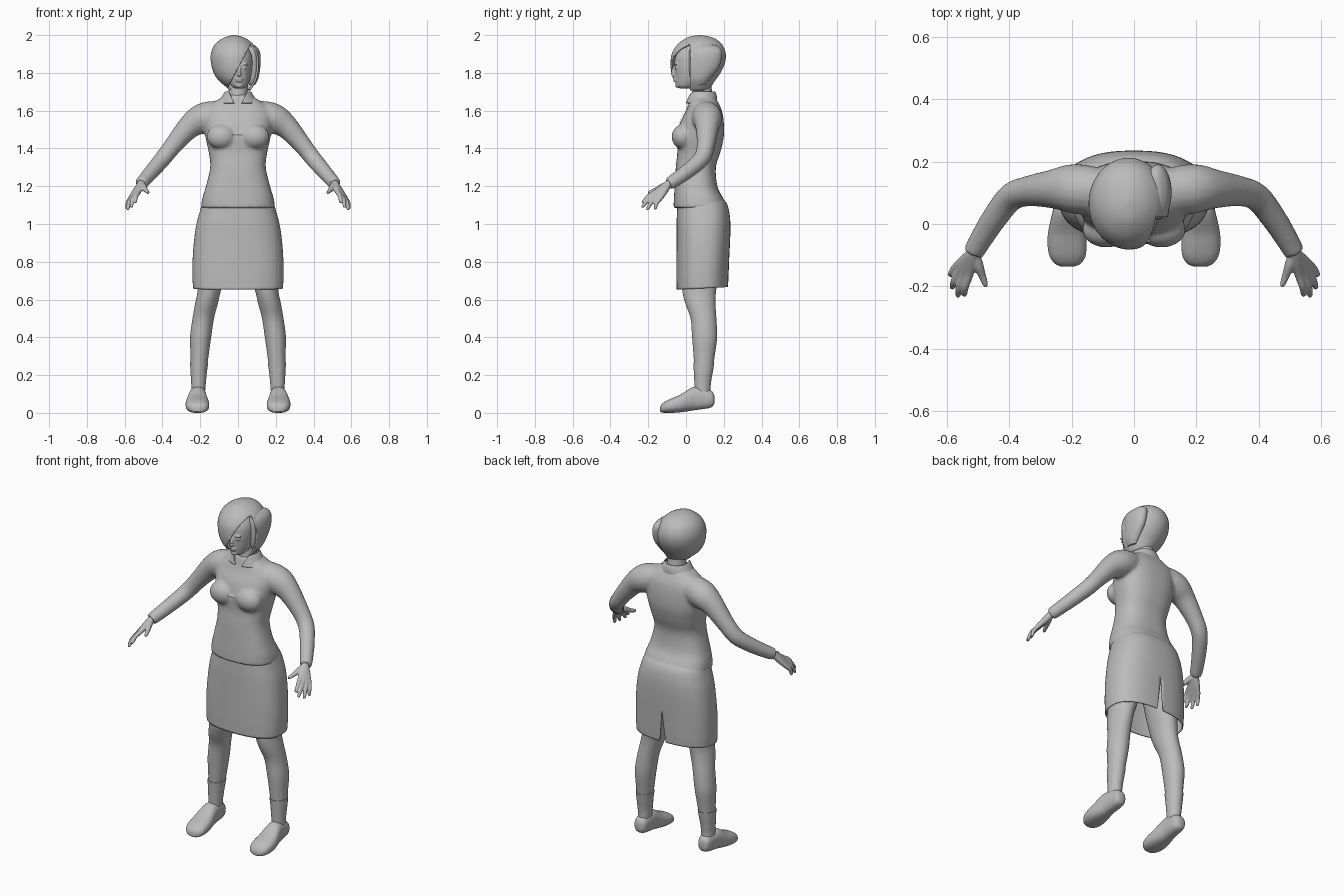
import bpy, bmesh, math
from mathutils import Vector, Matrix

if "Cube" in bpy.data.objects:
    bpy.data.objects.remove(bpy.data.objects["Cube"])

GREY = bpy.data.materials.new("plain_grey")
GREY.diffuse_color = (0.5, 0.5, 0.5, 1)
GREY.use_nodes = True
GREY.node_tree.nodes["Principled BSDF"].inputs["Base Color"].default_value = GREY.diffuse_color


def smooth_rows(rows, n=4):
    """Catmull-Rom interpolation between rows of numbers."""
    out = []
    for i in range(len(rows) - 1):
        a, b = rows[max(i - 1, 0)], rows[i]
        c, d = rows[i + 1], rows[min(i + 2, len(rows) - 1)]
        for k in range(n):
            t = k / n
            out.append([0.5 * (2*q + (r-p)*t + (2*p-5*q+4*r-s)*t*t + (3*q-p-3*r+s)*t**3)
                        for p, q, r, s in zip(a, b, c, d)])
    return out + [list(rows[-1])]


def skin(bm, rings, caps=True):
    """Bridge a list of point rings with quads."""
    vs = [[bm.verts.new(p) for p in ring] for ring in rings]
    faces = []
    for a, b in zip(vs, vs[1:]):
        for i in range(len(a)):
            j = (i + 1) % len(a)
            faces.append(bm.faces.new((a[i], a[j], b[j], b[i])))
    if caps:
        faces += [bm.faces.new(vs[0][::-1]), bm.faces.new(vs[-1])]
    bmesh.ops.recalc_face_normals(bm, faces=faces)


def stack(bm, rows, axis='z', p=2.0, seg=40, caps=True):
    """Loft of rounded sections; row = position, x0, x1, then other axis lo, hi."""
    rings = []
    for h, x0, x1, v0, v1 in smooth_rows(rows):
        ring = []
        for i in range(seg):
            a = 2 * math.pi * (i + 0.5) / seg
            c, s = math.cos(a), math.sin(a)
            x = (x0+x1)/2 + (x1-x0)/2 * math.copysign(abs(c)**(2/p), c)
            v = (v0+v1)/2 + (v1-v0)/2 * math.copysign(abs(s)**(2/p), s)
            ring.append((x, v, h) if axis == 'z' else (x, h, v))
        rings.append(ring)
    skin(bm, rings, caps)


def tube(bm, rows, seg=16, side=1):
    """Round tube; row = x, y, z, radius. side=-1 mirrors it in x."""
    pts = [(Vector((x*side, y, z)), r) for x, y, z, r in smooth_rows(rows)]
    rings = []
    for i, (c, r) in enumerate(pts):
        t = (pts[min(i+1, len(pts)-1)][0] - pts[max(i-1, 0)][0]).normalized()
        u = t.cross(Vector((0, 0, 1))).normalized()
        w = t.cross(u)
        rings.append([c + r*(u*math.cos(a) + w*math.sin(a))
                      for a in (2*math.pi*k/seg for k in range(seg))])
    skin(bm, rings)


def ball(bm, c, r, seg=24):
    bmesh.ops.create_uvsphere(bm, u_segments=seg, v_segments=seg//2, radius=1,
                              matrix=Matrix.Translation(c) @ Matrix.Diagonal((*r, 1)))


def cut(bm, planes, rule):
    """Slice along planes, then remove the faces chosen by the rule."""
    for co, no in planes:
        bmesh.ops.bisect_plane(bm, geom=bm.verts[:] + bm.edges[:] + bm.faces[:],
                               plane_co=co, plane_no=no)
    gone = [f for f in bm.faces if rule(f.calc_center_median())]
    bmesh.ops.delete(bm, geom=gone, context='FACES')


def wedge(bm, apex, k, front):
    """Cut a V-shaped gap on the front or back centre line."""
    planes = [((0, 0, apex), (1, 0, -k)), ((0, 0, apex), (1, 0, k))]
    cut(bm, planes, lambda c: abs(c.x) < k*(c.z-apex) and (c.y < 0.08) == front)


def finish(name, bm, mirror=False, voxel=0, thick=0, relax=3):
    me = bpy.data.meshes.new(name)
    bm.to_mesh(me)
    bm.free()
    ob = bpy.data.objects.new(name, me)
    bpy.context.collection.objects.link(ob)
    me.materials.append(GREY)
    if thick:
        m = ob.modifiers.new("thickness", 'SOLIDIFY')
        m.thickness = thick
    if voxel:
        m = ob.modifiers.new("blend", 'REMESH')
        m.mode, m.voxel_size, m.use_smooth_shade = 'VOXEL', voxel, True
        m = ob.modifiers.new("relax", 'SMOOTH')
        m.factor, m.iterations = 0.5, relax
    if mirror:
        ob.modifiers.new("mirror", 'MIRROR').use_mirror_merge = False
    return ob


def sym(z, x, y0, y1):
    return (z, -x, x, y0, y1)


# Blouse: torso, bust and sleeves blended into one surface
bm = bmesh.new()
stack(bm, [sym(1.085, .197, -.066, .222), sym(1.14, .188, -.064, .195), sym(1.2, .17, -.06, .166),
           sym(1.3, .147, -.054, .158), sym(1.38, .155, -.046, .182), sym(1.46, .172, -.048, .2),
           sym(1.54, .18, -.03, .2), sym(1.6, .175, .0, .19), sym(1.64, .135, .015, .172),
           sym(1.67, .085, .022, .155), sym(1.685, .06, .03, .145)], p=2.5, seg=48)
for s in (1, -1):
    ball(bm, (.088*s, -.018, 1.462), (.078, .058, .066))
    tube(bm, [(.09, .105, 1.585, .07), (.16, .11, 1.568, .08), (.21, .114, 1.548, .077),
              (.265, .112, 1.507, .062), (.34, .105, 1.42, .049), (.395, .085, 1.35, .045),
              (.45, .015, 1.285, .041), (.5, -.065, 1.228, .036), (.513, -.092, 1.213, .034)], side=s)
blouse = finish("blouse", bm, voxel=0.009, relax=5)

# Blouse placket and neckline edges, laid onto the chest
for name, ends in (("placket", [((.004, 1.10), (.004, 1.48))]),
                   ("neckline_edges", [((.004, 1.48), (.042, 1.66)), ((.0, 1.48), (-.03, 1.66))])):
    bm = bmesh.new()
    for (xa, za), (xb, zb) in ends:
        prev = None
        for i in range(25):
            t = i / 24
            x, z = xa + (xb-xa)*t, za + (zb-za)*t
            row = [bm.verts.new((x + d, -.09 + max(0, z-1.48)*.6, z)) for d in (-.006, .006)]
            if prev:
                bm.faces.new((prev[0], prev[1], row[1], row[0]))
            prev = row
    strip = finish(name, bm)
    m = strip.modifiers.new("fit", 'SHRINKWRAP')
    m.target, m.offset, m.wrap_mode = blouse, .003, 'ABOVE_SURFACE'

# Collar with an open front
bm = bmesh.new()
stack(bm, [sym(1.64, .108, -.002, .165), sym(1.668, .09, .005, .165), sym(1.695, .073, .012, .158),
           sym(1.702, .066, .02, .152)], caps=False, seg=48)
wedge(bm, 1.6, .5, True)
finish("collar", bm, thick=.006)

# Skirt, open at the hem with a slit at the back
bm = bmesh.new()
stack(bm, [sym(.655, .238, -.05, .222), sym(.72, .241, -.051, .225), sym(.82, .24, -.051, .229),
           sym(.92, .232, -.05, .234), sym(1.0, .22, -.05, .235), sym(1.06, .204, -.048, .23),
           sym(1.11, .188, -.046, .215), sym(1.15, .16, -.04, .18)], p=2.5, seg=64, caps=False)
wedge(bm, .86, -.1, False)
for v in bm.verts:
    if v.co.z < .7:
        v.co.z += .05 * v.co.y * (.7 - v.co.z) / .045
finish("skirt", bm, thick=.006)

# Legs
bm = bmesh.new()
stack(bm, [(.1, .18, .242, .05, .125), (.2, .17, .25, .046, .138), (.3, .156, .251, .04, .152),
           (.4, .142, .254, .032, .165), (.5, .127, .241, .024, .161), (.58, .106, .227, -.004, .156),
           (.65, .09, .214, -.02, .16), (.8, .045, .21, -.03, .18), (1.0, .01, .19, -.03, .19)], seg=32)
finish("legs", bm, mirror=True)

# Ankle socks
bm = bmesh.new()
stack(bm, [(.11, .174, .246, .046, .13), (.16, .17, .248, .044, .132), (.22, .164, .252, .041, .143),
           (.268, .157, .254, .038, .15)], seg=32)
finish("socks", bm, mirror=True)

# Shoes, lofted from toe to heel
bm = bmesh.new()
stack(bm, [(-.137, .195, .232, .008, .03), (-.128, .172, .252, .002, .047), (-.105, .156, .27, 0, .064),
           (-.07, .152, .277, 0, .08), (-.03, .155, .276, .003, .097), (.015, .163, .267, .009, .126),
           (.045, .167, .26, .014, .138), (.09, .169, .254, .02, .132), (.125, .173, .249, .026, .122),
           (.143, .182, .242, .036, .108), (.15, .196, .228, .05, .09)], axis='y', p=2.4, seg=32)
finish("shoes", bm, mirror=True)

# Hands: palm bones and fingers blended together
bm = bmesh.new()
wrist = Vector((.512, -.092, 1.212))
fingers = [((.528, -.163, 1.168), (.545, -.232, 1.113)), ((.546, -.162, 1.153), (.566, -.235, 1.088)),
           ((.56, -.152, 1.142), (.585, -.208, 1.075)), ((.569, -.136, 1.136), (.59, -.166, 1.078))]
for knuckle, tip in fingers:
    k, t = Vector(knuckle), Vector(tip)
    mid = (k + t) / 2 + Vector((.004, -.004, .005))
    tube(bm, [(*(wrist + Vector((-.01, .02, .01))), .02), (*wrist, .021), (*((wrist+k)/2), .018),
              (*k, .0135), (*mid, .0115), (*(t + (k-t)*.12), .009), (*t, .005)], seg=12)
tube(bm, [(*wrist, .016), (.5, -.13, 1.195, .017), (.487, -.165, 1.178, .0125),
          (.477, -.192, 1.168, .0095), (.474, -.202, 1.165, .005)], seg=12)
finish("hands", bm, mirror=True, voxel=.0045, relax=2)

# Neck
bm = bmesh.new()
stack(bm, [sym(1.62, .062, .03, .15), sym(1.68, .053, .03, .142), sym(1.73, .05, .035, .135),
           sym(1.8, .052, .03, .13)], seg=28)
finish("neck", bm)

# Head with nose, lips, brows, eyes and chin blended in
bm = bmesh.new()
stack(bm, [(1.718, -.018, .03, -.035, .03), (1.73, -.034, .046, -.051, .06), (1.755, -.048, .06, -.056, .1),
           (1.79, -.06, .071, -.059, .125), (1.84, -.067, .078, -.062, .14), (1.89, -.065, .076, -.055, .14),
           (1.93, -.045, .056, -.025, .11), (1.945, -.02, .03, .0, .08)], seg=32)
tube(bm, [(.006, -.05, 1.85, .008), (.006, -.063, 1.825, .009), (.006, -.07, 1.797, .011),
          (.006, -.06, 1.785, .01)], seg=12)
for c, r in (((.006, -.055, 1.768), (.021, .014, .006)), ((.006, -.054, 1.757), (.018, .014, .006)),
             ((.006, -.044, 1.733), (.018, .014, .012)), ((.035, -.052, 1.826), (.014, .008, .006)),
             ((-.023, -.052, 1.826), (.014, .008, .006)), ((.036, -.054, 1.845), (.02, .009, .006)),
             ((-.024, -.054, 1.845), (.02, .009, .006))):
    ball(bm, c, r, 16)
finish("head", bm, voxel=.0045, relax=3)

# Bobbed hair with a slanted fringe that leaves one side of the face open
bm = bmesh.new()
stack(bm, [(1.708, -.045, .066, -.03, .118), (1.725, -.062, .078, -.045, .132), (1.76, -.103, .098, -.066, .155),
           (1.8, -.129, .108, -.078, .183), (1.85, -.143, .113, -.082, .206), (1.9, -.144, .108, -.076, .211),
           (1.945, -.127, .086, -.05, .195), (1.975, -.095, .054, -.015, .165), (1.992, -.06, .02, .02, .125),
           (2.0, -.025, -.015, .065, .078)], seg=56)
bottom = min(bm.faces, key=lambda f: f.calc_center_median().z)
bmesh.ops.delete(bm, geom=[bottom], context='FACES_ONLY')
K = .54
cut(bm, [((-.04, 0, 1.75), (1, 0, -K)), ((0, .022, 0), (0, 1, 0))],
    lambda c: c.y < .022 and c.x > -.04 + K*(c.z-1.75))
finish("hair", bm, thick=.009)

# Swept side hair beside the parting
bm = bmesh.new()
stack(bm, [(1.735, .06, .09, .04, .1), (1.77, .045, .108, .022, .13), (1.83, .04, .118, .015, .175),
           (1.89, .035, .12, .015, .19), (1.925, .035, .11, .02, .185), (1.945, .045, .09, .04, .16),
           (1.952, .06, .075, .07, .12)], seg=32)
finish("side_hair", bm)

# Smooth shading that keeps hard edges
for ob in bpy.context.collection.objects:
    ob.select_set(True)
    bpy.context.view_layer.objects.active = ob
bpy.ops.object.shade_smooth_by_angle(angle=math.radians(40))
